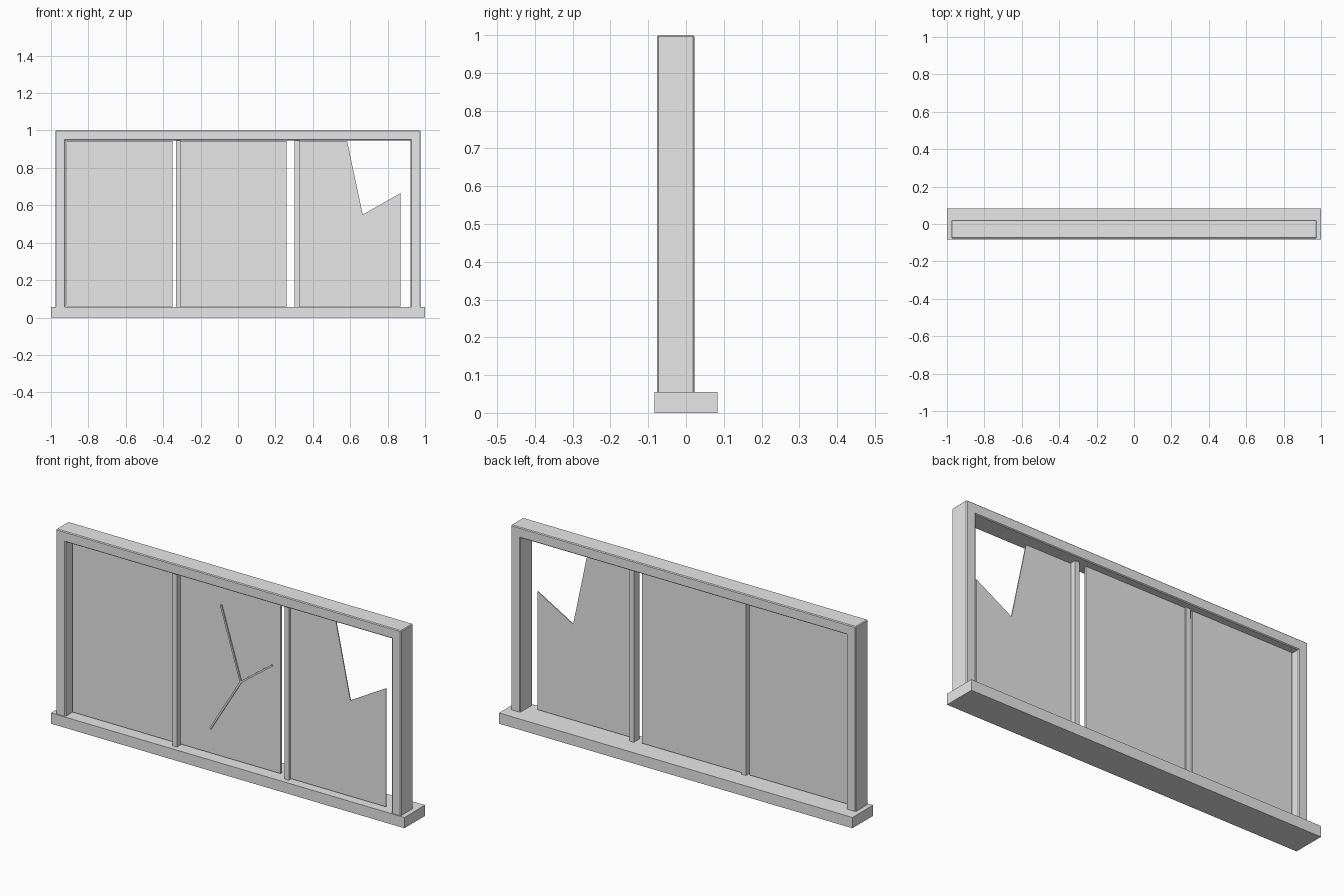
import bpy, bmesh, math
from mathutils import Vector

if "Cube" in bpy.data.objects:
    bpy.data.objects.remove(bpy.data.objects["Cube"])

grey = bpy.data.materials.new("plain grey")
grey.diffuse_color = (0.8, 0.8, 0.8, 1)
grey.use_nodes = True
grey.node_tree.nodes["Principled BSDF"].inputs["Base Color"].default_value = grey.diffuse_color


def finish(name, bm):
    bmesh.ops.recalc_face_normals(bm, faces=bm.faces)
    mesh = bpy.data.meshes.new(name)
    bm.to_mesh(mesh)
    bm.free()
    mesh.materials.append(grey)
    ob = bpy.data.objects.new(name, mesh)
    bpy.context.collection.objects.link(ob)
    return ob


def box(name, x, y, z, bevel=0.0):
    """Box from (min, max) ranges, with optional chamfered edges."""
    bm = bmesh.new()
    bmesh.ops.create_cube(bm, size=1)
    for v in bm.verts:
        v.co = [r[0] if c < 0 else r[1] for r, c in zip((x, y, z), v.co)]
    if bevel:
        bmesh.ops.bevel(bm, geom=bm.edges[:], offset=bevel, segments=1, affect='EDGES')
    return finish(name, bm)


def plate(name, outline, y0, y1):
    """Upright plate extruded from an x-z outline."""
    bm = bmesh.new()
    face = bm.faces.new([bm.verts.new((x, y0, z)) for x, z in outline])
    ext = bmesh.ops.extrude_face_region(bm, geom=[face])
    for g in ext["geom"]:
        if isinstance(g, bmesh.types.BMVert):
            g.co.y = y1
    return finish(name, bm)


SILL_TOP, RAIL_BOTTOM = 0.055, 0.947
DEPTH = (-0.077, 0.022)

# Sill and outer frame
box("sill", (-1, 1), (-0.083, 0.083), (0, SILL_TOP))
box("top_rail", (-0.976, 0.976), DEPTH, (RAIL_BOTTOM, 1), 0.004)
for side, x in (("left", (-0.976, -0.923)), ("right", (0.923, 0.976))):
    box(side + "_post", x, DEPTH, (SILL_TOP - 0.005, 0.99), 0.004)

# Slim uprights between the panes
for side, x in (("left", -0.319), ("right", 0.315)):
    box(side + "_mullion", (x - 0.0125, x + 0.0125), (-0.056, -0.011),
        (SILL_TOP - 0.005, RAIL_BOTTOM + 0.005))

# Whole panes
for side, x in (("left", (-0.918, -0.349)), ("middle", (-0.312, 0.26))):
    box(side + "_pane", x, (-0.027, -0.016), (0.06, 0.945))

# Broken pane with a jagged missing corner
plate("broken_pane", [(0.31, 0.06), (0.868, 0.06), (0.868, 0.665),
                      (0.667, 0.55), (0.583, 0.945), (0.31, 0.945)], -0.045, -0.040)

# Cracks spreading from one point on the middle pane
hub = Vector((0.037, 0.47))
for i, tip in enumerate(((-0.075, 0.835), (0.215, 0.603), (-0.135, 0.187))):
    tip = Vector(tip)
    d = (tip - hub).normalized()
    n = Vector((-d.y, d.x)) * 0.0045
    plate("crack_%d" % (i + 1), [hub - n, tip - n, tip + n, hub + n], -0.033, -0.026)
